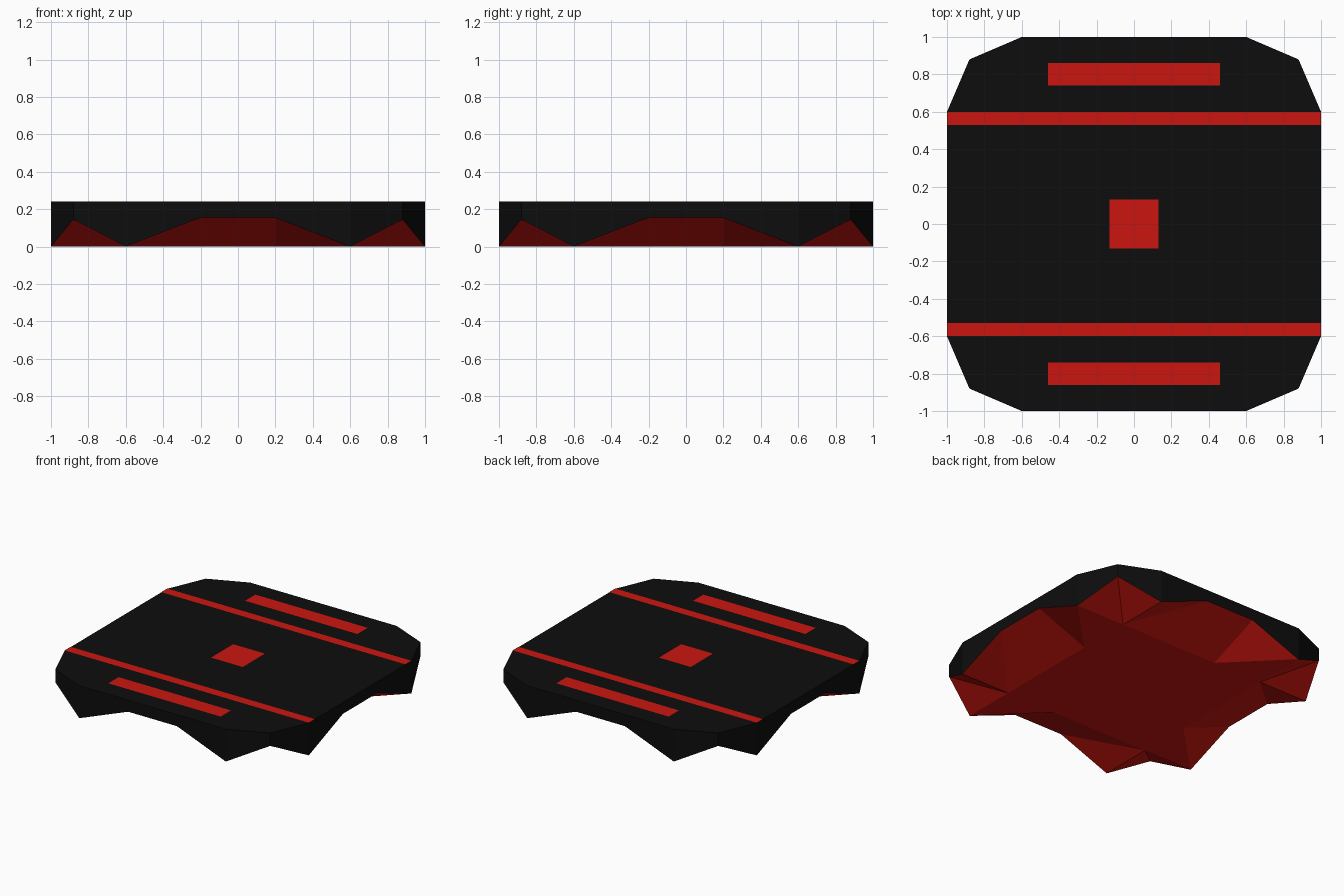
import bpy
import bmesh
from math import pi
from mathutils import Matrix, Vector

if "Cube" in bpy.data.objects:
    bpy.data.objects.remove(bpy.data.objects["Cube"])

TOP = 0.24


def material(name, color):
    m = bpy.data.materials.new(name)
    m.diffuse_color = (*color, 1)
    m.use_nodes = True
    m.node_tree.nodes["Principled BSDF"].inputs["Base Color"].default_value = m.diffuse_color
    return m


BLACK = material("black", (0.004, 0.004, 0.004))
RED = material("red", (0.6, 0.008, 0.005))


def finish(bm, name, mat):
    mesh = bpy.data.meshes.new(name)
    bmesh.ops.remove_doubles(bm, verts=bm.verts, dist=1e-4)
    bm.to_mesh(mesh)
    bm.free()
    mesh.materials.append(mat)
    obj = bpy.data.objects.new(name, mesh)
    bpy.context.collection.objects.link(obj)
    return obj


# One quarter of the jagged lower rim, front edge then front right corner
QUARTER = [(-0.6, -1, 0), (-0.2, -1, 0.155), (0.2, -1, 0.155),
           (0.6, -1, 0), (0.88, -0.88, 0.145)]
TURNS = [Matrix.Rotation(k * pi / 2, 3, "Z") for k in range(4)]
rim = [t @ Vector(p) for t in TURNS for p in QUARTER]

# Black shell: vertical walls and flat top
bm = bmesh.new()
low = [bm.verts.new(p) for p in rim]
high = [bm.verts.new((p.x, p.y, TOP)) for p in rim]
for i in range(len(rim)):
    j = (i + 1) % len(rim)
    bm.faces.new((low[i], low[j], high[j], high[i]))
bm.faces.new(high)
finish(bm, "body_shell", BLACK)

# Red underside: flat middle with folded notches rising to the rim
bm = bmesh.new()


def face(*points):
    bm.faces.new([bm.verts.new(p) for p in reversed(points)])


inner = [Vector((x, -0.6, 0)) for x in (-0.6, -0.2, 0.2, 0.6)]
for t in TURNS:
    a, b, c, d, corner = [t @ Vector(p) for p in QUARTER]
    e, f, g, h = [t @ p for p in inner]
    side = t @ Vector((1, -0.6, 0))
    face(a, b, e)
    face(b, f, e)
    face(b, c, g, f)
    face(c, d, g)
    face(d, h, g)
    face(d, corner, h)
    face(corner, side, h)
face(*[t @ inner[i] for t in TURNS for i in (0, 1, 2)])
finish(bm, "underside", RED)


# Red markings lying on the top
def marking(name, y, width, depth):
    bm = bmesh.new()
    bmesh.ops.create_grid(bm, x_segments=1, y_segments=1, size=0.5)
    bmesh.ops.scale(bm, vec=(width, depth, 1), verts=bm.verts)
    bmesh.ops.translate(bm, vec=(0, y, TOP + 0.002), verts=bm.verts)
    finish(bm, name, RED)


marking("center_square", 0, 0.26, 0.26)
for label, s in (("front", -1), ("back", 1)):
    marking(label + "_stripe", s * 0.565, 2.0, 0.07)
    marking(label + "_bar", s * 0.80, 0.92, 0.12)
